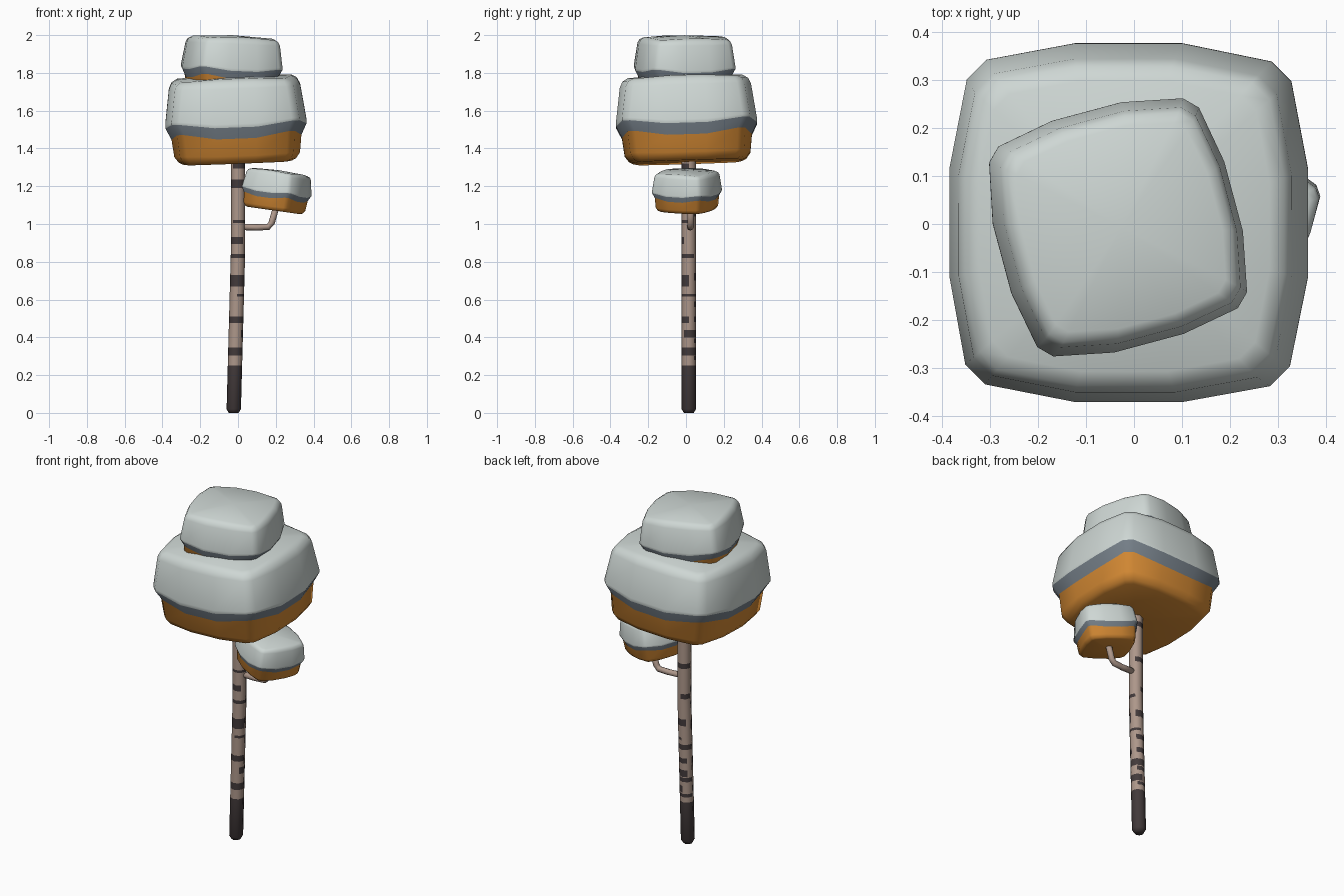
import bpy, bmesh, math
from mathutils import Matrix, Vector

if "Cube" in bpy.data.objects:
    bpy.data.objects.remove(bpy.data.objects["Cube"])


def material(name, rgb):
    m = bpy.data.materials.new(name)
    m.diffuse_color = (*rgb, 1)
    m.use_nodes = True
    m.node_tree.nodes["Principled BSDF"].inputs["Base Color"].default_value = m.diffuse_color
    return m


SNOW = material("snow white", (0.62, 0.68, 0.66))
SHADE = material("slate grey", (0.18, 0.215, 0.25))
LEAF = material("autumn orange", (0.68, 0.26, 0.035))
BARK = material("pale bark", (0.42, 0.31, 0.255))
DARK = material("dark bark", (0.055, 0.042, 0.043))


def loft(name, rings, mats, rule, low=None, high=None):
    """Skin a stack of rings; rule(ring, side) gives the material index."""
    bm = bmesh.new()
    vs = [[bm.verts.new(p) for p in r] for r in rings]
    n = len(rings[0])
    for j in range(len(vs) - 1):
        for i in range(n):
            k = (i + 1) % n
            f = bm.faces.new((vs[j][i], vs[j][k], vs[j + 1][k], vs[j + 1][i]))
            f.material_index = rule(j, i)
    for ring, tip, j in ((vs[0], low, 0), (vs[-1], high, len(vs) - 2)):
        c = bm.verts.new(tip or sum((v.co for v in ring), Vector()) / n)
        for i in range(n):
            bm.faces.new((ring[i], ring[(i + 1) % n], c)).material_index = rule(j, i)
    bmesh.ops.recalc_face_normals(bm, faces=bm.faces[:])
    me = bpy.data.meshes.new(name)
    bm.to_mesh(me)
    bm.free()
    for m in mats:
        me.materials.append(m)
    for p in me.polygons:
        p.use_smooth = True
    ob = bpy.data.objects.new(name, me)
    bpy.context.collection.objects.link(ob)
    return ob


# Rounded square outline shared by all foliage blocks
quarter = [(1, -0.3), (1, 0.3), (0.91, 0.79), (0.80, 0.90)]
outline = []
for q in range(4):
    c, s = (1, 0, -1, 0)[q], (0, 1, 0, -1)[q]
    outline += [(c * x - s * y, s * x + c * y) for x, y in quarter]

# (height fraction, width, rise at the corners)
PROFILE = [(0.0, 0.77, 0), (0.025, 0.83, 0), (0.09, 0.89, 0.01), (0.29, 0.92, 0.06),
           (0.42, 1.0, 0.05), (0.46, 1.0, 0.04), (0.86, 0.93, 0),
           (0.93, 0.89, -0.01), (0.97, 0.81, -0.02)]


def foliage(name, centre, radius, height, turn, tilt_x, tilt_y):
    rot = [Matrix.Rotation(math.radians(a), 4, ax)
           for a, ax in ((tilt_y, 'Y'), (tilt_x, 'X'), (turn, 'Z'))]
    mat = Matrix.Translation(centre) @ rot[0] @ rot[1] @ rot[2]
    rings = []
    for f, w, rise in PROFILE:
        rings.append([mat @ Vector((x * w * radius, y * w * radius,
                      height * (f - 0.5 + (rise if abs(x * y) > 0.5 else 0))))
                      for x, y in outline])
    loft(name, rings, (LEAF, SHADE, SNOW),
         lambda j, i: 0 if j < 3 else 1 if j == 3 else 2,
         mat @ Vector((0, 0, -height / 2)), mat @ Vector((0, 0, height / 2)))


foliage("main_foliage", (-0.012, 0.002, 1.56), 0.374, 0.465, 0, 1.8, -2.2)
foliage("top_foliage", (-0.033, -0.007, 1.837), 0.25, 0.325, 15, 0, 2.5)
foliage("side_foliage", (0.205, 0.005, 1.178), 0.16, 0.215, -25, 0, 8)

# Trunk with bark stripes: (bottom, top, first side, side count)
STRIPES = [(0.0, 0.25, 0, 8), (0.305, 0.345, 4, 6), (0.28, 0.30, 1, 3), (0.37, 0.395, 1, 3),
           (0.40, 0.44, 7, 4), (0.475, 0.51, 4, 4), (0.48, 0.51, 1, 2), (0.615, 0.63, 6, 4),
           (0.67, 0.73, 4, 4), (0.56, 0.59, 1, 3), (0.82, 0.84, 4, 5), (0.895, 0.93, 4, 3),
           (0.70, 0.74, 1, 2), (0.86, 0.89, 2, 2), (1.005, 1.02, 5, 3), (1.04, 1.07, 1, 3),
           (1.19, 1.235, 4, 4), (1.26, 1.29, 1, 3), (1.295, 1.32, 5, 3)]
levels = sorted({0.0, 0.02, 1.4} | {z for s in STRIPES for z in s[:2]})


def trunk_ring(z):
    r = 0.026 if z == 0 else 0.038
    cx = -0.023 + 0.023 * min(1, z / 0.85)
    return [(cx + r * math.cos(i * math.pi / 4), 0.015 + r * math.sin(i * math.pi / 4), z)
            for i in range(8)]


def bark_rule(j, i):
    z = (levels[j] + levels[j + 1]) / 2
    return int(any(a < z < b and (i - k) % 8 < n for a, b, k, n in STRIPES))


loft("trunk", [trunk_ring(z) for z in levels], (BARK, DARK), bark_rule)

# Bent side branch
path = [Vector(p) for p in ((0.01, 0.02, 0.985), (0.10, 0.022, 0.982),
                            (0.16, 0.025, 0.985), (0.178, 0.025, 1.005), (0.205, 0.025, 1.10))]
rings = []
for j, p in enumerate(path):
    d = (path[min(j + 1, 4)] - path[max(j - 1, 0)]).normalized()
    side = Vector((0, 1, 0))
    up = d.cross(side).normalized()
    rings.append([p + 0.017 * (side * math.cos(a) + up * math.sin(a))
                  for a in (i * math.pi / 4 for i in range(8))])
loft("branch", rings, (BARK,), lambda j, i: 0)
